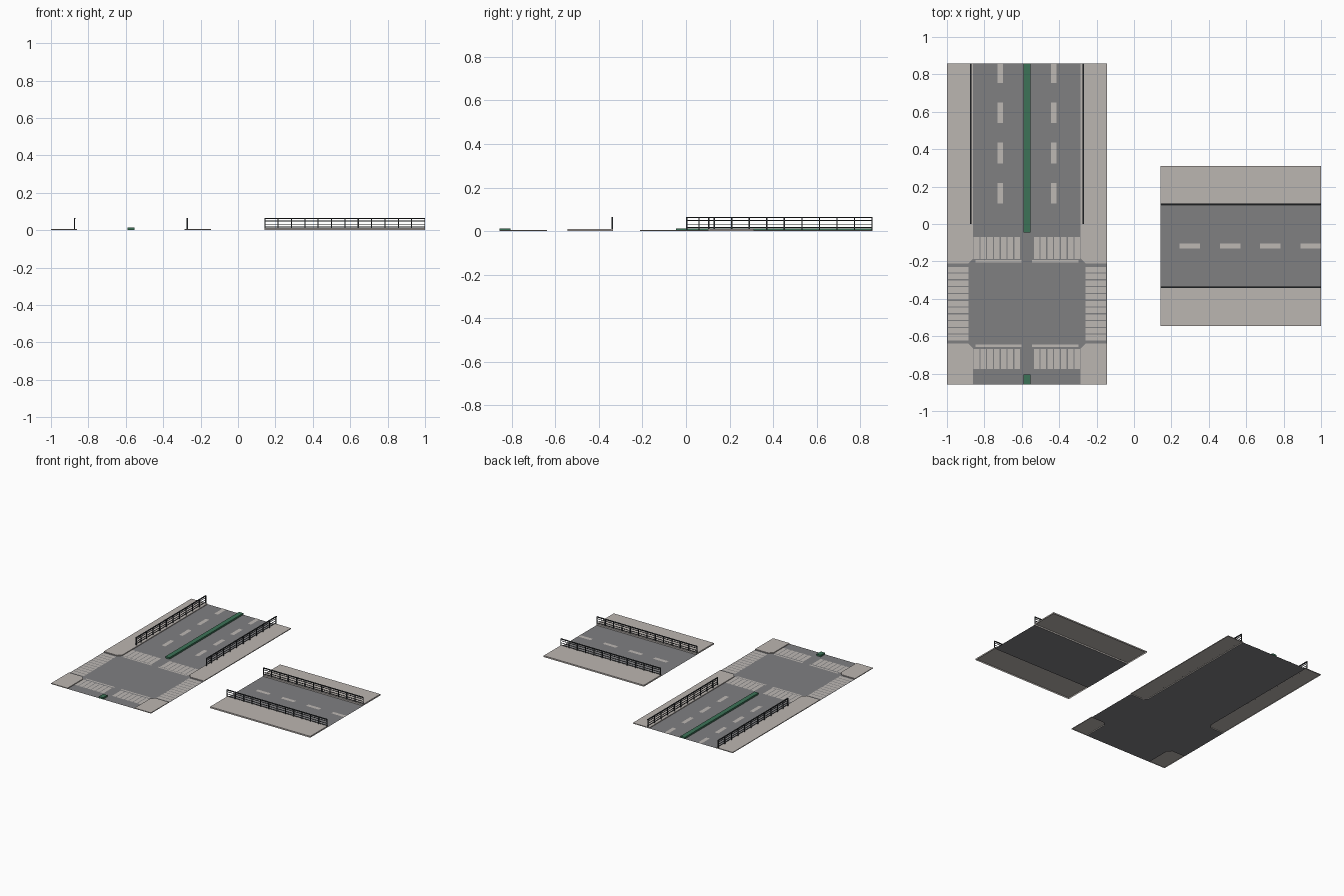
import bpy, bmesh

if "Cube" in bpy.data.objects:
    bpy.data.objects.remove(bpy.data.objects["Cube"])

def material(name, rgb):
    m = bpy.data.materials.new(name)
    m.diffuse_color = (*rgb, 1)
    m.use_nodes = True
    m.node_tree.nodes["Principled BSDF"].inputs["Base Color"].default_value = m.diffuse_color
    return m

ASPHALT = material("asphalt grey", (0.215, 0.215, 0.222))
PAVING = material("paving stone", (0.50, 0.465, 0.44))
PAINT = material("road paint", (0.51, 0.48, 0.455))
GREEN = material("median green", (0.045, 0.17, 0.095))
METAL = material("dark railing", (0.03, 0.034, 0.038))

def finish(name, bm, mat):
    me = bpy.data.meshes.new(name)
    bm.to_mesh(me)
    bm.free()
    me.materials.append(mat)
    ob = bpy.data.objects.new(name, me)
    bpy.context.collection.objects.link(ob)

def add_slab(bm, pts, z0, z1):
    """Top face plus side walls, open underneath; flat sheet if z0 == z1."""
    top = [bm.verts.new((x, y, z1)) for x, y in pts]
    f = bm.faces.new(top)
    f.normal_update()
    if f.normal.z < 0:
        f.normal_flip()
    if z1 > z0:
        low = [bm.verts.new((x, y, z0)) for x, y in pts]
        n = len(pts)
        for i in range(n):
            j = (i + 1) % n
            bm.faces.new((low[i], low[j], top[j], top[i]))

def rect(x0, x1, y0, y1):
    return [(x0, y0), (x1, y0), (x1, y1), (x0, y1)]

def slabs(name, outlines, z0, z1, mat):
    bm = bmesh.new()
    for pts in outlines:
        add_slab(bm, pts, z0, z1)
    if z1 > z0:
        bmesh.ops.recalc_face_normals(bm, faces=bm.faces)
    finish(name, bm, mat)

def add_box(bm, x0, x1, y0, y1, z0, z1):
    r = bmesh.ops.create_cube(bm, size=1)
    for v in r["verts"]:
        v.co = ((x0 + x1) / 2 + v.co.x * (x1 - x0),
                (y0 + y1) / 2 + v.co.y * (y1 - y0),
                (z0 + z1) / 2 + v.co.z * (z1 - z0))

def railing(name, axis, fixed, start, end, posts, base):
    """Posts with a handrail and thinner rails, along x or y."""
    bm = bmesh.new()
    def bar(a0, a1, half, z0, z1):
        if axis == "x":
            add_box(bm, a0, a1, fixed - half, fixed + half, z0, z1)
        else:
            add_box(bm, fixed - half, fixed + half, a0, a1, z0, z1)
    for z, t, half in ((0.063, 0.006, 0.004), (0.049, 0.003, 0.002),
                       (0.032, 0.003, 0.002), (0.017, 0.003, 0.002)):
        bar(start, end, half, z - t / 2, z + t / 2)
    for p in posts:
        bar(max(start, p - 0.003), min(end, p + 0.003), 0.003, base, 0.062)
    finish(name, bm, METAL)

# --- Crossroads tile ---
L, R, B, T = -1.0, -0.145, -0.857, 0.857
CX = (L + R) / 2
KW = 0.287                      # kerb distance from the centre line
YN, YS = -0.212, -0.638         # kerb lines of the side road
CH = 0.028                      # kerb corner chamfer
walks = []
for s, edge in ((-1, L), (1, R)):
    k = CX + s * KW
    walks.append([(edge, T), (edge, YN), (k + s * CH, YN), (k, YN + CH), (k, T)])
    walks.append([(edge, B), (edge, YS), (k + s * CH, YS), (k, YS - CH), (k, B)])
slabs("crossroads_pavement", walks, 0, 0.006, PAVING)

a, b = CX - KW, CX + KW
slabs("crossroads_road", [[
    (a, B), (b, B), (b, YS - CH), (b + CH, YS), (R, YS), (R, YN), (b + CH, YN),
    (b, YN + CH), (b, T), (a, T), (a, YN + CH), (a - CH, YN), (L, YN), (L, YS),
    (a - CH, YS), (a, YS - CH)]], 0, 0, ASPHALT)

# median strips
slabs("green_median", [rect(CX - 0.018, CX + 0.018, -0.045, T),
                       rect(CX - 0.018, CX + 0.018, B, -0.805)], 0, 0.013, GREEN)

# lane dashes, zebra crossings and stop lines
marks = []
for s in (-1, 1):
    lane = CX + s * 0.143
    for i in range(4):
        y = 0.11 + i * 0.2145
        marks.append(rect(lane - 0.015, lane + 0.015, y, min(y + 0.11, T)))
    for i in range(7):
        x = CX + s * (0.037 + i * 0.0363)
        for y0, y1 in ((-0.187, -0.07), (-0.775, -0.668)):
            marks.append(rect(min(x, x + s * 0.030), max(x, x + s * 0.030), y0, y1))
    for y0 in (-0.205, -0.657):
        x0, x1 = sorted((CX + s * 0.028, CX + s * 0.275))
        marks.append(rect(x0, x1, y0, y0 + 0.013))
    for i in range(11):
        y = -0.622 + i * 0.0363
        x0, x1 = sorted((CX + s * 0.312, CX + s * 0.422))
        marks.append(rect(x0, x1, y, y + 0.030))
slabs("crossroads_markings", marks, 0.0015, 0.0015, PAINT)

for s, side in ((-1, "left"), (1, "right")):
    railing("railing_" + side, "y", CX + s * 0.301, 0.0, T,
            [0.003, 0.06] + [T - 0.003 - i * 0.0805 for i in range(10)], 0.006)

# --- Straight road tile ---
X0, X1 = 0.143, 1.0
CY = -0.117
slabs("straight_road", [rect(X0, X1, CY - 0.217, CY + 0.217)], 0, 0, ASPHALT)
slabs("straight_pavement", [rect(X0, X1, CY + 0.217, CY + 0.428),
                            rect(X0, X1, CY - 0.428, CY - 0.217)], 0, 0.011, PAVING)
slabs("straight_markings",
      [rect(0.243 + i * 0.2155, min(0.353 + i * 0.2155, X1), CY - 0.014, CY + 0.014)
       for i in range(4)], 0.0015, 0.0015, PAINT)
for s, side in ((-1, "front"), (1, "back")):
    railing("railing_" + side, "x", CY + s * 0.222, X0, X1,
            [X0 + i * (X1 - X0) / 12 for i in range(13)], 0.011)
